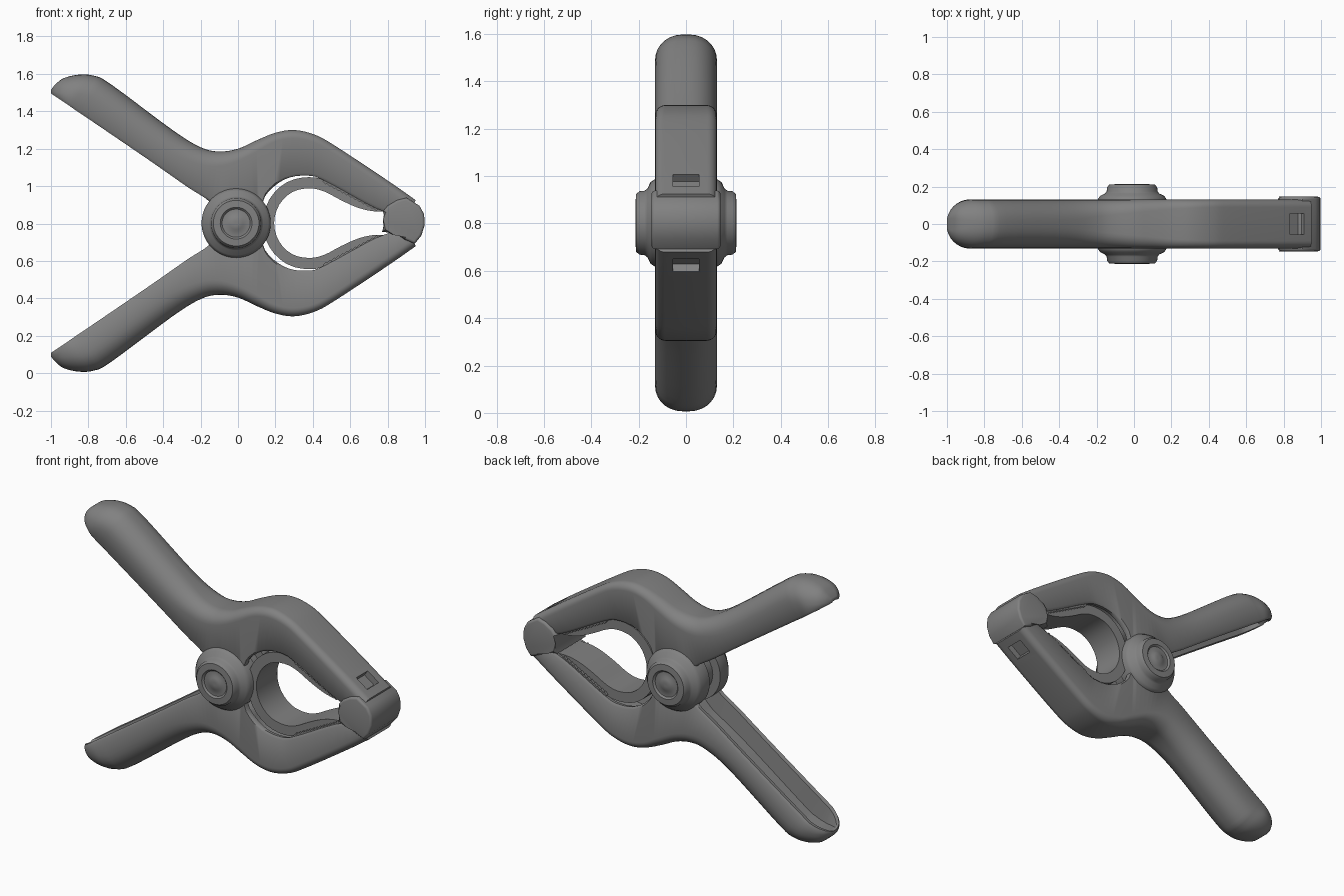
import bpy, bmesh, math
from mathutils import Vector

if "Cube" in bpy.data.objects:
    bpy.data.objects.remove(bpy.data.objects["Cube"])

MID = 0.802  # height of the mirror plane between the two arms
grey = bpy.data.materials.new("mid_grey")
grey.use_nodes = True
COLOR = (0.22, 0.22, 0.22, 1)
grey.diffuse_color = COLOR
grey.node_tree.nodes["Principled BSDF"].inputs["Base Color"].default_value = COLOR


def finish(name, bm, angle=40):
    bmesh.ops.recalc_face_normals(bm, faces=bm.faces)
    me = bpy.data.meshes.new(name)
    bm.to_mesh(me)
    bm.free()
    ob = bpy.data.objects.new(name, me)
    bpy.context.collection.objects.link(ob)
    me.materials.append(grey)
    bpy.ops.object.select_all(action='DESELECT')
    ob.select_set(True)
    bpy.context.view_layer.objects.active = ob
    bpy.ops.object.shade_smooth_by_angle(angle=math.radians(angle))
    return ob


def smooth_rows(rows, steps):
    """Catmull-Rom interpolation through rows of numbers."""
    out = []
    for i in range(len(rows) - 1):
        p = [rows[max(0, min(len(rows) - 1, i + k))] for k in (-1, 0, 1, 2)]
        for s in range(steps):
            t = s / steps
            out.append([0.5 * (2 * b + (c - a) * t + (2*a - 5*b + 4*c - d) * t**2
                               + (3*b - a - 3*c + d) * t**3) for a, b, c, d in zip(*p)])
    return out + [list(rows[-1])]


def loft(bm, sections):
    rings = [[bm.verts.new(p) for p in sec] for sec in sections]
    n = len(rings[0])
    for a, b in zip(rings, rings[1:]):
        for i in range(n):
            bm.faces.new((a[i], a[(i + 1) % n], b[(i + 1) % n], b[i]))
    bm.faces.new(rings[0])
    bm.faces.new(rings[-1])


def extrude_profile(name, pts, half, bevel=0.0, angle=40):
    bm = bmesh.new()
    loft(bm, [[(x, y, z) for x, z in pts] for y in (-half, half)])
    if bevel:
        edges = [e for e in bm.edges if abs(e.verts[0].co.y - e.verts[1].co.y) < 1e-4]
        bmesh.ops.bevel(bm, geom=edges, offset=bevel, segments=3, affect='EDGES', profile=0.5)
    return finish(name, bm, angle)


# Arm stations: outer x, z, inner x, z, half width, corner radius, channel depth
STATIONS = [
    (-1.0, 1.515, -1.0, 1.50, .03, .01, .1),
    (-.975, 1.545, -.985, 1.49, .07, .04, .2),
    (-.93, 1.578, -.955, 1.47, .105, .08, .4),
    (-.85, 1.596, -.91, 1.44, .128, .11, .5),
    (-.77, 1.59, -.86, 1.405, .13, .115, .5),
    (-.68, 1.545, -.80, 1.365, .13, .115, .5),
    (-.35, 1.30, -.47, 1.14, .13, .11, .5),
    (-.2, 1.208, -.27, 1.00, .13, .09, .5),
    (-.1, 1.185, -.15, .92, .13, .08, .45),
    (0, 1.20, -.06, .81, .13, .07, .4),
    (.1, 1.245, .1, .81, .13, .06, .4),
    (.2, 1.285, .145, .95, .13, .05, .35),
    (.3, 1.30, .25, 1.04, .13, .045, .3),
    (.41, 1.275, .37, 1.06, .13, .04, .3),
    (.52, 1.215, .47, 1.03, .13, .04, .3),
    (.8, 1.03, .74, .885, .13, .04, .2),
    (.95, .925, .91, .83, .13, .04, .1),
]


def arm_section(row, s):
    ox, oz, ix, iz, w, r, depth = row
    inner, outer = Vector((ix, iz)), Vector((ox, oz))
    h = (outer - inner).length
    r = min(r, 0.9 * h)
    t = min(0.035, 0.4 * w)
    pts = [(w - t, 0), (w - t / 3, -0.004), (w, 0.01 * min(1, h * 10))]
    arc = [(math.cos(k * math.pi / 14), math.sin(k * math.pi / 14)) for k in range(8)]
    pts += [(w - r + r * c, h - r + r * q) for c, q in arc]
    pts.append((w - t * 1.3, h * depth))
    cav = pts.pop()
    loop = pts + [(-y, v) for y, v in reversed(pts)] + [(-cav[0], cav[1]), cav]
    d = (outer - inner) / h
    return [(ix + d.x * v, y, MID + s * (iz + d.y * v - MID)) for y, v in loop]


def make_arm(name, s):
    bm = bmesh.new()
    loft(bm, [arm_section(row, s) for row in smooth_rows(STATIONS, 4)])
    arm = finish(name, bm, 50)
    # Shallow slot behind the jaw tip
    bpy.ops.mesh.primitive_cube_add(size=1, location=(.875, 0, MID + s * .185),
                                    rotation=(0, s * math.radians(35), 0))
    cutter = bpy.context.object
    cutter.scale = (.09, .11, .09)
    cutter.hide_render = True
    mod = arm.modifiers.new("slot", 'BOOLEAN')
    mod.operation, mod.solver, mod.object = 'DIFFERENCE', 'EXACT', cutter
    bpy.context.view_layer.objects.active = arm
    bpy.ops.object.modifier_apply(modifier="slot")
    bpy.data.objects.remove(cutter)


for label, s in (("upper", 1), ("lower", -1)):
    make_arm(label + "_arm", s)
    # Row of grip teeth along the jaw
    bm = bmesh.new()
    count = 13
    for i in range(count):
        f = i / (count - 1)
        x, z = .47 + .27 * f, MID + s * (.224 - .142 * f)
        loft(bm, [[(x + .017 * math.cos(a), y, z + .017 * math.sin(a))
                   for a in (0, math.pi / 2, math.pi, -math.pi / 2)] for y in (-.115, .115)])
    finish(label + "_jaw_teeth", bm, 20)

# Curved inner liner running from jaw to jaw around the opening
half_path = [(.8, .865), (.72, .866), (.64, .885), (.55, .925), (.46, .972), (.38, .988),
             (.29, .968), (.22, .90)]
path = half_path + [(.193, MID)] + [(x, 2 * MID - z) for x, z in reversed(half_path)]
path = smooth_rows(path, 3)
back = []
for i, p in enumerate(path):
    d = Vector(path[min(i + 1, len(path) - 1)]) - Vector(path[max(i - 1, 0)])
    d.normalize()
    back.append((p[0] + d.y * .06, p[1] - d.x * .06))
extrude_profile("inner_liner", [tuple(p) for p in path] + back[::-1], .1)

# Jaw pad closing the tips
pad = [(.77, .755), (.84, .752), (.89, .715), (.945, .692), (.98, .735), (.998, .79),
       (.995, .85), (.97, .895), (.9, .938), (.85, .925), (.80, .895), (.775, .865), (.79, .82)]
extrude_profile("jaw_pad", pad, .146, .014)

# Spring coil inside the pivot
bm = bmesh.new()
bmesh.ops.create_cone(bm, cap_ends=True, segments=40, radius1=.135, radius2=.135, depth=.22)
for v in bm.verts:
    v.co = (v.co.x - .01, v.co.z, v.co.y + MID)
finish("spring_coil", bm)

# Pivot bosses: lathed collar and rivet head on each side
BOSS = [(.185, .05), (.185, .13), (.172, .15), (.145, .163), (.136, .175), (.134, .196),
        (.122, .211), (.085, .213), (.075, .203), (.045, .203), (.035, .21), (.01, .211)]
for label, side in (("front", -1), ("back", 1)):
    bm = bmesh.new()
    loft(bm, [[(-.01 + r * math.cos(k * math.pi / 24), side * y,
                MID + r * math.sin(k * math.pi / 24)) for k in range(48)] for r, y in BOSS])
    finish(label + "_pivot_boss", bm, 45)
